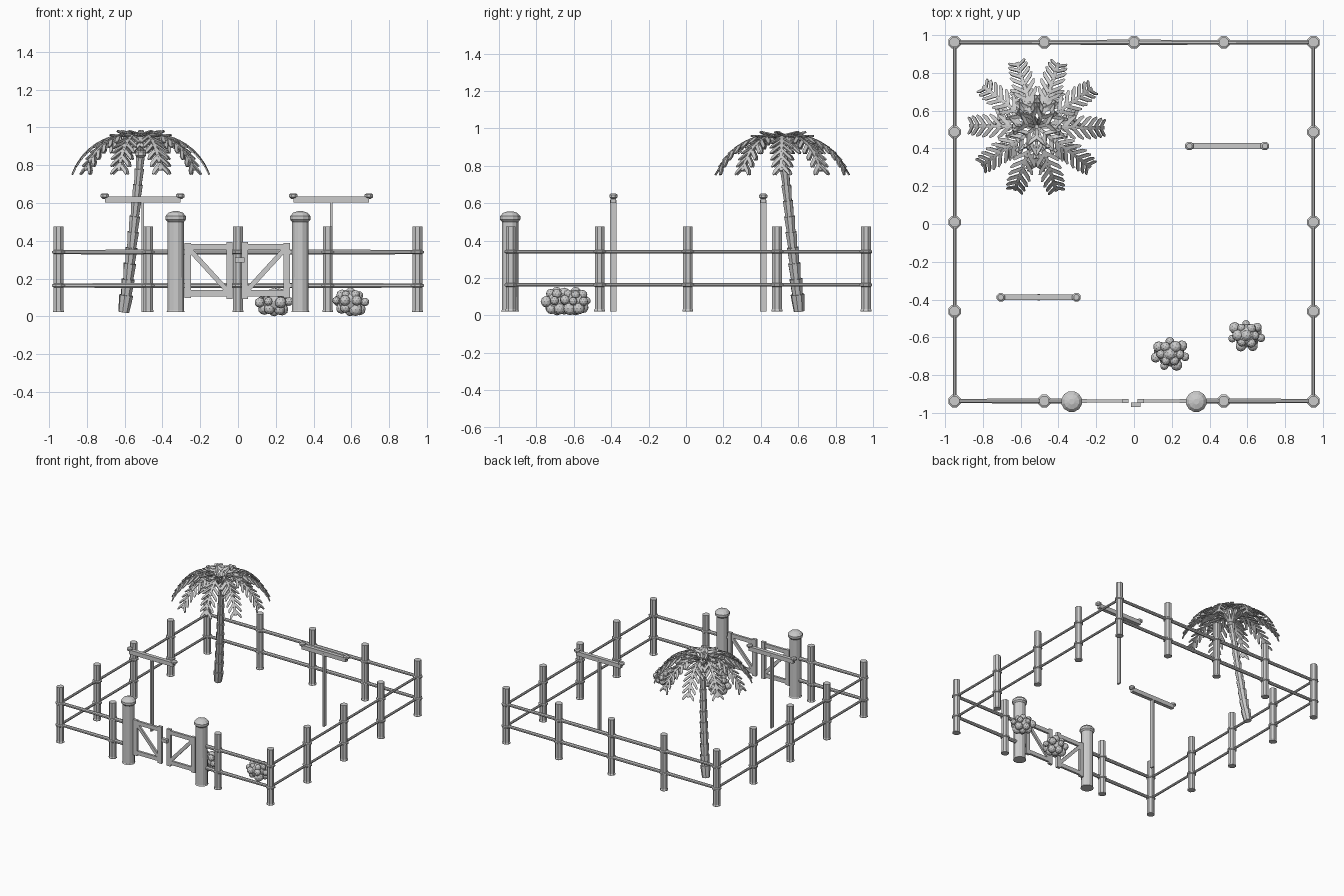
import bpy, bmesh, math, random
from mathutils import Vector, Matrix

if "Cube" in bpy.data.objects:
    bpy.data.objects.remove(bpy.data.objects["Cube"])

random.seed(4)


def finish(bm, name):
    bmesh.ops.recalc_face_normals(bm, faces=bm.faces)
    me = bpy.data.meshes.new(name)
    bm.to_mesh(me)
    bm.free()
    ob = bpy.data.objects.new(name, me)
    bpy.context.collection.objects.link(ob)
    return ob


def tube(name, a, b, r1, r2=None, n=8):
    """Tapered cylinder between two points."""
    a, b = Vector(a), Vector(b)
    d = b - a
    m = Matrix.Translation((a + b) / 2) @ d.to_track_quat('Z', 'Y').to_matrix().to_4x4() \
        @ Matrix.Rotation(math.pi / n, 4, 'Z')
    bm = bmesh.new()
    bmesh.ops.create_cone(bm, cap_ends=True, segments=n, radius1=r1,
                          radius2=r1 if r2 is None else r2, depth=d.length, matrix=m)
    return finish(bm, name)


def box(name, c, s, tilt=0):
    """Box, optionally turned about the y axis."""
    bm = bmesh.new()
    bmesh.ops.create_cube(bm, size=1, matrix=Matrix.Translation(c) @ Matrix.Rotation(tilt, 4, 'Y')
                          @ Matrix.Diagonal((*s, 1)))
    return finish(bm, name)


def lathe(name, c, profile, n=10):
    """Solid of revolution from (radius, height) pairs."""
    bm = bmesh.new()
    rings = [[bm.verts.new((c[0] + r * math.cos(2 * math.pi * (i + .5) / n),
                            c[1] + r * math.sin(2 * math.pi * (i + .5) / n), z)) for i in range(n)]
             for r, z in profile]
    for p, q in zip(rings, rings[1:]):
        for i in range(n):
            bm.faces.new((p[i], p[(i + 1) % n], q[(i + 1) % n], q[i]))
    bm.faces.new(rings[0])
    bm.faces.new(rings[-1])
    return finish(bm, name)


# Fence posts with rope ties at both rail heights
X, YF, YB, RAILS = 0.95, -0.937, 0.962, (0.163, 0.34)
spots = [(x, YB) for x in (-X, -.475, 0, .475, X)]
spots += [(x, YF) for x in (-X, -.475, .475, X)]
spots += [(s * X, y) for s in (-1, 1) for y in (-.462, .01, .487)]
for p in spots:
    prof = [(.031, .022), (.031, .03), (.028, .034)]
    for z in RAILS:
        prof += [(.028, z - .01), (.036, z - .005), (.036, z + .005), (.028, z + .01)]
    lathe("fence_post", p, prof + [(.028, .476)], 8)

# Fence rails, slightly tapered
for z in RAILS:
    for s in (-1, 1):
        tube("side_rail", (s * X, YF, z), (s * X, YB, z), .010)
        tube("back_rail", (0, YB, z), (s * X, YB, z), .015, .012)
        tube("front_rail", (s * .33, YF, z), (s * X, YF, z), .015, .012)

# Gate posts with domed caps, and the two gate leaves
for s in (-1, 1):
    lathe("gate_post", (s * .33, -.94),
          [(.05, .022), (.046, .03), (.045, .5), (.056, .512), (.056, .53), (.04, .548), (.015, .556)], 12)
    xi, xo = (-.045, -.267) if s < 0 else (.035, .257)
    xm, w = (xi + xo) / 2, abs(xo - xi)
    box("gate_inner_stile", (xi, YF, .242), (.034, .022, .3))
    box("gate_outer_stile", (xo, YF, .242), (.034, .022, .29))
    for z in (.366, .122):
        box("gate_bar", (xm, YF, z), (w + .02, .018, .032))
    box("gate_brace", (xm, YF, .244), (math.hypot(w - .03, .21), .016, .026),
        -s * math.atan2(.21, w - .03))
    for z in RAILS:
        box("gate_hinge", (s * .29, YF, z), (.05, .012, .02))
box("gate_latch", (.01, -.957, .298), (.05, .026, .028))

# Two perches: pole, crossbar and end knobs
for x, y in ((-.505, -.388), (.493, .413)):
    box("perch_pole", (x, y, .32), (.014, .034, .596))
    box("perch_bar", (x, y, .618), (.4, .03, .034))
    for s in (-1, 1):
        lathe("perch_knob", (x + s * .2, y), [(.012, .622), (.024, .631), (.024, .644), (.015, .651)], 8)

# Palm trunk: stacked flaring segments following a slight bend
N = 10


def trunk_at(t):
    return Vector((-.605 + .09 * t ** .85, .605 - .085 * t, .022 + .835 * t))


for i in range(N):
    t0, t1 = i / N, (i + 1) / N
    r = .038 - .014 * t0
    tube("palm_trunk", trunk_at(t0), trunk_at(t1 + .008), r * .78, r, 8)

# Palm fronds: arching midrib with broad drooping herringbone leaflets
CENTRE = Vector((-.515, .515, 0))


def arc(t, reach, top, drop):
    r = reach * math.sin(t * 1.1) / math.sin(1.1)
    return Vector((r, 0, top - .12 * max(0, 1 - t / .3) ** 2 - drop * t ** 2.2))


def frond(name, ang, reach, top, drop, pairs):
    bm = bmesh.new()
    rot = Matrix.Translation(CENTRE) @ Matrix.Rotation(ang, 4, 'Z')

    def plate(pts):
        bm.faces.new([bm.verts.new(rot @ p) for p in pts])
    steps = 10
    for k in range(steps):
        a, b = arc(k / steps, reach, top, drop), arc((k + 1) / steps, reach, top, drop)
        w = Vector((0, .009, 0))
        plate((a - w, b - w, b + w, a + w))
    for k in range(pairs):
        t = .22 + .7 * k / (pairs - 1)
        p = arc(t, reach, top, drop)
        d = (arc(t + .02, reach, top, drop) - arc(t - .02, reach, top, drop)).normalized()
        length = .04 + .055 * math.sin(math.pi * (.2 + .65 * t))
        for s in (-1, 1):
            v = (d * .68 + Vector((0, s * .72, -.2))).normalized() * length
            h = d * .014
            plate((p - h, p + h, p + v * .85 + h, p + v, p + v * .85 - h))
    ob = finish(bm, name)
    m = ob.modifiers.new("thickness", 'SOLIDIFY')
    m.thickness = .007
    m.offset = 0


for i in range(10):
    frond("outer_frond", math.radians(36 * i - 1), .355, .972, .2, 7)
for i in range(7):
    frond("inner_frond", math.radians(360 / 7 * i + 12), .21, .97, .07, 5)
lathe("palm_crown", CENTRE.xy, [(.012, .835), (.03, .85), (.03, .87), (.012, .885)], 8)

# Bushes: a large core ball wrapped in uneven smaller balls
for x, y in ((.192, -.69), (.595, -.59)):
    bm = bmesh.new()

    def ball(c, r):
        bmesh.ops.create_icosphere(bm, subdivisions=2, radius=r, matrix=Matrix.Translation(c))
    ball((x, y, .078), .064)
    for z, rad, n, r in ((.04, .046, 5, .034), (.078, .07, 7, .027), (.115, .046, 6, .029)):
        for k in range(n):
            a = 2 * math.pi * k / n + z * 9
            q = rad * random.uniform(.9, 1.1)
            ball((x + q * 1.06 * math.cos(a), y + q * .92 * math.sin(a), z + random.uniform(-.006, .006)),
                 r * random.uniform(.75, 1.15))
    ball((x, y, .122), .03)
    ball((x, y, .03), .03)
    finish(bm, "bush")
